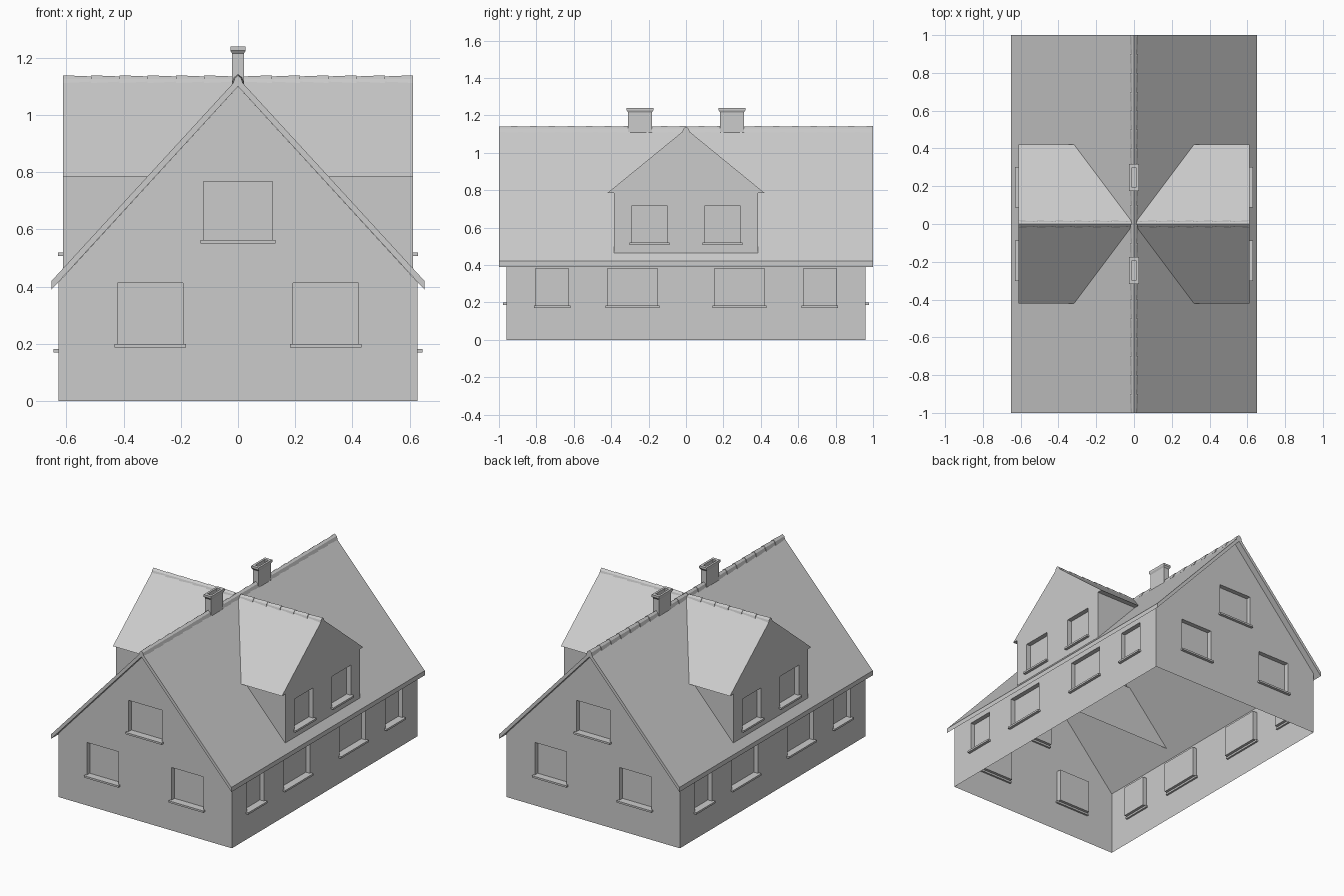
import bpy, bmesh, math
from mathutils import Matrix, Vector

if "Cube" in bpy.data.objects:
    bpy.data.objects.remove(bpy.data.objects["Cube"])

grey = bpy.data.materials.new("light_grey")
grey.diffuse_color = (0.6, 0.6, 0.6, 1)
grey.use_nodes = True
grey.node_tree.nodes["Principled BSDF"].inputs["Base Color"].default_value = grey.diffuse_color


def finish(bm, name, turn=0, recalc=False):
    if recalc:
        bmesh.ops.recalc_face_normals(bm, faces=bm.faces[:])
    bm.transform(Matrix.Rotation(math.radians(turn), 4, 'Z'))
    me = bpy.data.meshes.new(name)
    bm.to_mesh(me)
    bm.free()
    me.materials.append(grey)
    ob = bpy.data.objects.new(name, me)
    bpy.context.collection.objects.link(ob)
    return ob


def add_box(bm, lo, hi):
    mid = [(a + b) / 2 for a, b in zip(lo, hi)]
    size = [b - a for a, b in zip(lo, hi)]
    m = Matrix.Translation(mid) @ Matrix.Diagonal((*size, 1))
    bmesh.ops.create_cube(bm, size=1, matrix=m)


def loft(bm, rings, closed, caps=False):
    """Skin a list of equal point rings."""
    vs = [[bm.verts.new(p) for p in r] for r in rings]
    n = len(vs[0])
    for a, b in zip(vs, vs[1:]):
        for i in range(n if closed else n - 1):
            j = (i + 1) % n
            bm.faces.new((a[i], a[j], b[j], b[i]))
    if caps:
        bm.faces.new(vs[0][::-1])
        bm.faces.new(vs[-1])


def wall(name, outline, dist, windows, turn, depth=0.03):
    """Wall sheet facing -y at the given distance, with recessed windows, then turned."""
    bm = bmesh.new()
    edges, holes = [], []

    def ring(pts):
        vs = [bm.verts.new((u, -dist, v)) for u, v in pts]
        edges.extend(bm.edges.new((vs[i], vs[(i + 1) % len(vs)])) for i in range(len(vs)))
        return vs

    ring(outline)
    for u0, u1, v0, v1 in windows:
        holes.append(ring([(u0, v0), (u1, v0), (u1, v1), (u0, v1)]))
    bmesh.ops.triangle_fill(bm, use_beauty=True, use_dissolve=False,
                            edges=edges, normal=(0, -1, 0))
    bm.normal_update()
    for f in bm.faces:
        if f.normal.y > 0:
            f.normal_flip()
    # window reveals and panes
    for h in holes:
        back = [bm.verts.new(v.co + Vector((0, depth, 0))) for v in h]
        for i in range(4):
            j = (i + 1) % 4
            bm.faces.new((h[i], h[j], back[j], back[i]))
        bm.faces.new(back)
    finish(bm, name, turn)
    # window sills
    bm = bmesh.new()
    for u0, u1, v0, v1 in windows:
        add_box(bm, (u0 - 0.01, -dist - 0.018, v0 - 0.012), (u1 + 0.01, -dist + 0.012, v0))
    finish(bm, name + "_sills", turn)


# main walls
W, L = 0.628, 0.96
EAVE, PEAK = 0.415, 1.10
gable = [(-W, 0), (W, 0), (W, EAVE), (0, PEAK), (-W, EAVE)]
side = [(-L, 0), (L, 0), (L, EAVE), (-L, EAVE)]
gable_windows = [(-0.422, -0.192, 0.199, 0.412), (0.192, 0.422, 0.199, 0.412),
                 (-0.121, 0.121, 0.563, 0.768)]
side_windows = [(s * c - h, s * c + h, 0.182, 0.38)
                for s in (-1, 1) for c, h in ((0.716, 0.088), (0.287, 0.134))]
wall("front_gable_wall", gable, L, gable_windows, 0)
wall("back_gable_wall", gable, L, gable_windows, 180)
wall("right_wall", side, W, side_windows, 90)
wall("left_wall", side, W, side_windows, 270)

# main roof slab
bm = bmesh.new()
section = [(-0.652, 0.39), (0, 1.10), (0.652, 0.39), (0.652, 0.42), (0, 1.13), (-0.652, 0.42)]
loft(bm, [[(x, y, z) for x, z in section] for y in (-1, 1)], True, True)
finish(bm, "main_roof", recalc=True)

# dormers: end walls, then one skin running through the house, open below
D = 0.612
dormer = [(0.385, 0.465), (0.385, 0.785), (0.42, 0.785), (0, 1.128),
          (-0.42, 0.785), (-0.385, 0.785), (-0.385, 0.465)]
dormer_windows = [(s * 0.195 - 0.097, s * 0.195 + 0.097, 0.519, 0.716) for s in (-1, 1)]
wall("right_dormer_wall", dormer, D, dormer_windows, 90)
wall("left_dormer_wall", dormer, D, dormer_windows, 270)
bm = bmesh.new()
loft(bm, [[(x, y, z) for y, z in dormer] for x in (-D, D)], False)
bm.normal_update()
for f in bm.faces:
    if f.normal.dot(f.calc_center_median() - Vector((0, 0, 0.75))) < 0 and abs(f.normal.z) < 0.9:
        f.normal_flip()
    elif f.normal.z < -0.9 or f.normal.z > 0.9:
        if f.normal.z > 0:
            f.normal_flip()
finish(bm, "dormer_roof_and_cheeks")


# ridge tiles, each slightly flared at one end
def ridge(name, start, end, count, top, turn):
    bm = bmesh.new()
    step = (end - start) / count
    for i in range(count):
        rings = []
        for y, g in ((start + i * step, 0.0), (start + (i + 1) * step, 0.004)):
            rings.append([(-0.018 - g, y, top - 0.035), (-0.011 - g, y, top - 0.014 + g / 2),
                          (0, y, top - 0.004 + g),
                          (0.011 + g, y, top - 0.014 + g / 2), (0.018 + g, y, top - 0.035)])
        loft(bm, rings, True, True)
    finish(bm, name, turn, recalc=True)


ridge("main_ridge_tiles", -1, 1, 20, 1.143, 0)
ridge("left_dormer_ridge_tiles", 0.02, D, 6, 1.139, 90)
ridge("right_dormer_ridge_tiles", 0.02, D, 6, 1.139, 270)

# chimneys: shaft, flared cap and sunken flue
for name, cy in (("front_chimney", -0.246), ("back_chimney", 0.246)):
    bm = bmesh.new()
    levels = [(0.021, 0.063, 1.06), (0.021, 0.063, 1.215), (0.027, 0.071, 1.226),
              (0.027, 0.071, 1.24), (0.013, 0.05, 1.24), (0.013, 0.05, 1.20)]
    loft(bm, [[(sx * a, cy + sy * b, z) for sx, sy in ((-1, -1), (1, -1), (1, 1), (-1, 1))]
              for a, b, z in levels], True, True)
    finish(bm, name, recalc=True)
